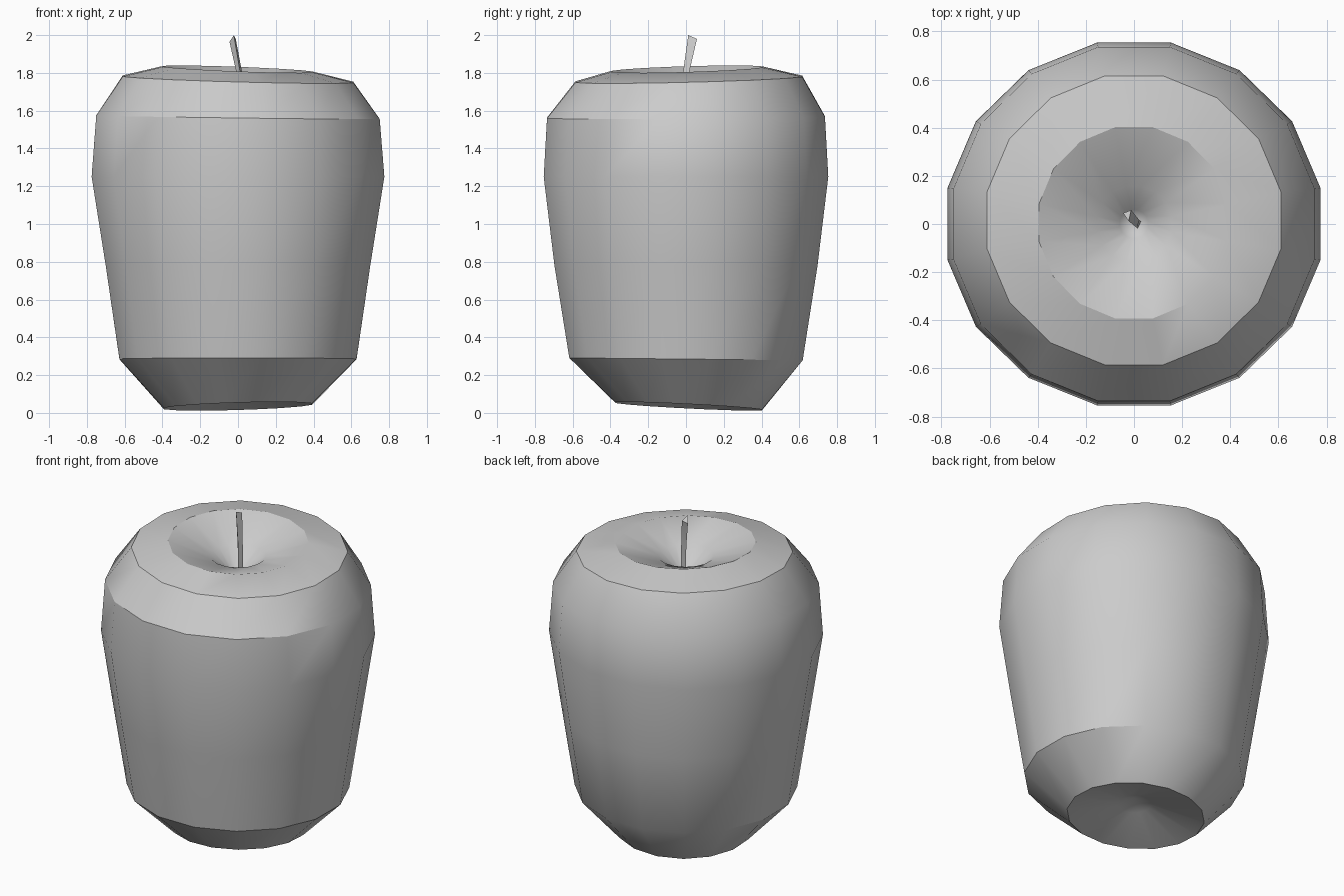
import bpy, bmesh, math

cube = bpy.data.objects.get("Cube")
if cube:
    bpy.data.objects.remove(cube)

SIDES = 16

# One plain grey for the whole fruit
grey = bpy.data.materials.new("plain grey")
grey.use_nodes = True
colour = (0.6, 0.6, 0.6, 1)
grey.diffuse_color = colour
grey.node_tree.nodes["Principled BSDF"].inputs["Base Color"].default_value = colour


def finish(name, bm, angle):
    bmesh.ops.recalc_face_normals(bm, faces=bm.faces)
    mesh = bpy.data.meshes.new(name)
    bm.to_mesh(mesh)
    bm.free()
    mesh.materials.append(grey)
    obj = bpy.data.objects.new(name, mesh)
    bpy.context.collection.objects.link(obj)
    bpy.ops.object.select_all(action='DESELECT')
    obj.select_set(True)
    bpy.context.view_layer.objects.active = obj
    bpy.ops.object.shade_smooth_by_angle(angle=math.radians(angle))
    return obj


def loft(bm, rings):
    """Join matching rings of vertices with quads."""
    for low, high in zip(rings, rings[1:]):
        n = len(low)
        for i in range(n):
            j = (i + 1) % n
            bm.faces.new((low[i], low[j], high[j], high[i]))


def fan(bm, ring, point):
    tip = bm.verts.new(point)
    for a, b in zip(ring, ring[1:] + ring[:1]):
        bm.faces.new((a, b, tip))


# Apple body: each ring is x radius, y radius, y centre, height, slope in x, slope in y
profile = [
    (0.10, 0.10, 0.00, 0.12, 0.00, 0.00),
    (0.40, 0.395, 0.015, 0.035, 0.03, -0.05),
    (0.64, 0.63, 0.00, 0.285, 0.00, -0.01),
    (0.714, 0.71, 0.00, 0.78, 0.00, 0.00),
    (0.79, 0.768, 0.00, 1.25, 0.00, 0.00),
    (0.765, 0.75, 0.00, 1.565, -0.013, 0.005),
    (0.622, 0.612, 0.015, 1.767, -0.027, 0.025),
    (0.402, 0.405, 0.005, 1.82, -0.038, 0.03),
    (0.16, 0.16, 0.00, 1.735, -0.01, 0.01),
    (0.06, 0.06, 0.00, 1.65, 0.00, 0.00),
]
bm = bmesh.new()
rings = []
for rx, ry, cy, z, sx, sy in profile:
    ring = []
    for i in range(SIDES):
        a = math.tau * (i + 0.5) / SIDES
        x, y = rx * math.cos(a), ry * math.sin(a)
        ring.append(bm.verts.new((x, y + cy, z + sx * x + sy * y)))
    rings.append(ring)
loft(bm, rings)
fan(bm, rings[0], (0, 0, 0.16))
fan(bm, rings[-1], (0, 0, 1.6))
finish("apple_body", bm, 32)

# Stem: a thin leaning three-sided stalk with a slanted cut end
bm = bmesh.new()
stem = [
    [(0.015, -0.02, 1.59), (0.03, 0.01, 1.59), (0.0, 0.005, 1.59)],
    [(0.012, -0.016, 1.8), (0.022, 0.016, 1.8), (-0.008, 0.008, 1.8)],
    [(-0.022, 0.012, 2.0), (-0.012, 0.058, 1.98), (-0.045, 0.045, 1.965)],
]
rings = [[bm.verts.new(p) for p in section] for section in stem]
loft(bm, rings)
bm.faces.new(rings[0])
bm.faces.new(rings[-1])
finish("stem", bm, 30)
